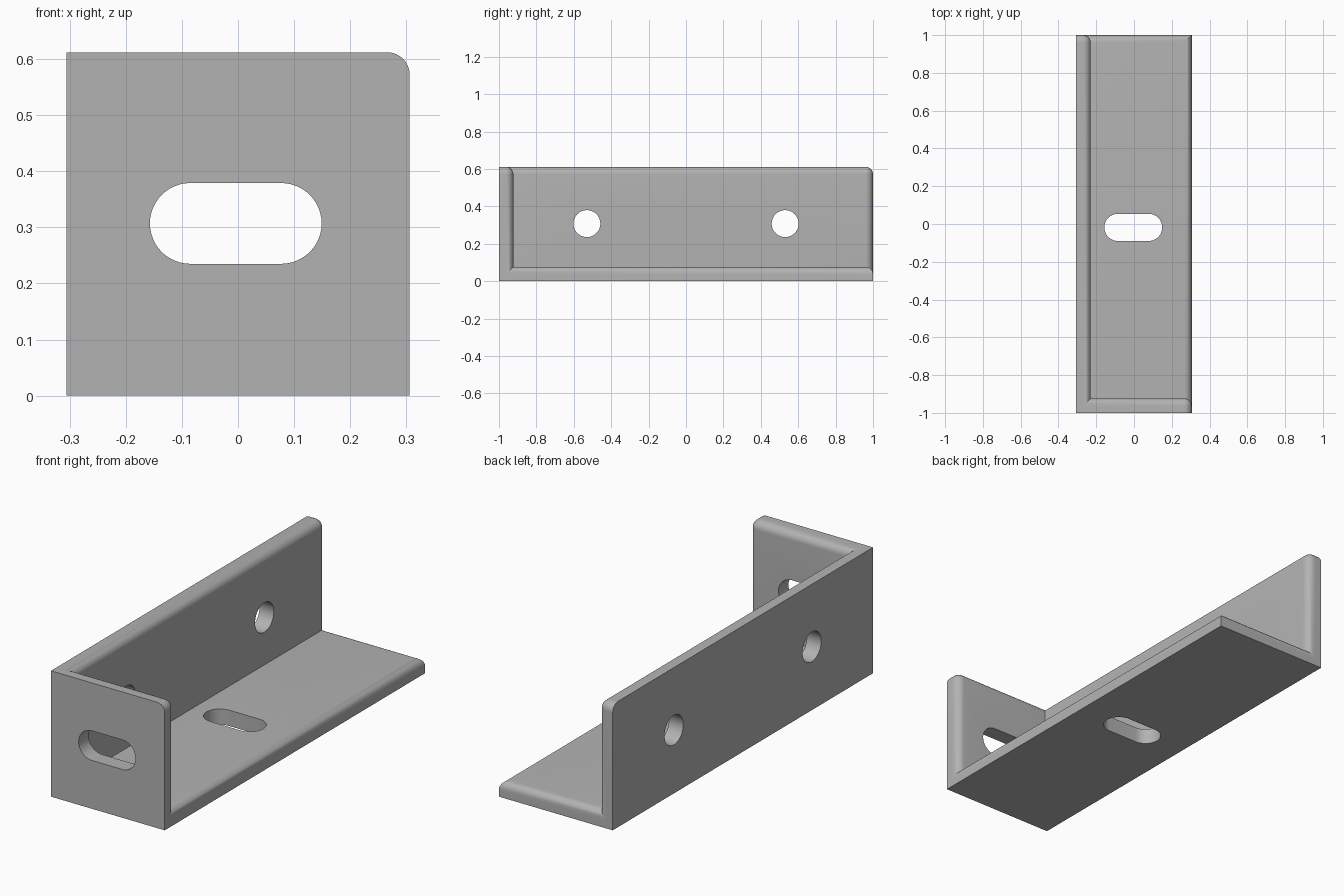
import bpy, bmesh, math
from mathutils import Vector

if "Cube" in bpy.data.objects:
    bpy.data.objects.remove(bpy.data.objects["Cube"], do_unlink=True)

HALF_W, HALF_L, HEIGHT = 0.306, 1.0, 0.612
THICK, FILLET, HOLE_R, SLOT_HALF = 0.077, 0.04, 0.072, 0.081

# Plain grey metal
metal = bpy.data.materials.new("grey_metal")
metal.use_nodes = True
grey = (0.45, 0.45, 0.45, 1)
metal.diffuse_color = grey
metal.node_tree.nodes["Principled BSDF"].inputs["Base Color"].default_value = grey


def new_object(name, bm):
    bmesh.ops.recalc_face_normals(bm, faces=bm.faces)
    mesh = bpy.data.meshes.new(name)
    bm.to_mesh(mesh)
    bm.free()
    mesh.materials.append(metal)
    obj = bpy.data.objects.new(name, mesh)
    bpy.context.collection.objects.link(obj)
    return obj


# Bracket body: a box with a smaller box missing from one corner.
# Each axis has three levels: 0 outer wall, 1 inner wall, 2 free edge.
levels = [(-HALF_W, -HALF_W + THICK, HALF_W),
          (-HALF_L, -HALF_L + THICK, HALF_L),
          (0, THICK, HEIGHT)]
outlines = {0: ["00", "20", "22", "02"],
            1: ["11", "21", "22", "12"],
            2: ["00", "20", "21", "11", "12", "02"]}
bm = bmesh.new()
verts, codes = {}, {}
for axis in range(3):
    for level, outline in outlines.items():
        face = []
        for pair in outline:
            code = [0, 0, 0]
            code[axis] = level
            code[(axis + 1) % 3], code[(axis + 2) % 3] = int(pair[0]), int(pair[1])
            code = tuple(code)
            if code not in verts:
                verts[code] = bm.verts.new([levels[i][code[i]] for i in range(3)])
                codes[verts[code]] = code
            face.append(verts[code])
        bm.faces.new(face)

# Round the inner rims and the upper free corners
rounded = []
for edge in bm.edges:
    a, b = (codes[v] for v in edge.verts)
    shared = [i for i in range(3) if a[i] == b[i]]
    if sum(a[i] for i in shared) >= 3 and not (shared == [0, 1] and a[0] == a[1]):
        rounded.append(edge)
bmesh.ops.recalc_face_normals(bm, faces=bm.faces)
bmesh.ops.bevel(bm, geom=rounded, offset=FILLET, segments=8, profile=0.5,
                affect='EDGES', clamp_overlap=True)
bracket = new_object("corner_bracket", bm)


# Holes and slots: rounded prisms cut through the plates
def cut(centre, u, v, half):
    u, v = Vector(u), Vector(v)
    depth = u.cross(v) * THICK
    steps = 24
    bm = bmesh.new()
    ring = []
    for side in (1, -1):
        for i in range(steps + (1 if half else 0)):
            t = math.pi * i / steps - math.pi / 2
            p = u * side * (half + HOLE_R * math.cos(t)) + v * side * HOLE_R * math.sin(t)
            ring.append(bm.verts.new(Vector(centre) + p - depth))
    cap = bm.faces.new(ring)
    top = bmesh.ops.extrude_face_region(bm, geom=[cap])["geom"]
    bmesh.ops.translate(bm, vec=depth * 2,
                        verts=[e for e in top if isinstance(e, bmesh.types.BMVert)])
    cutter = new_object("hole_cutter", bm)
    cutter.hide_render = True
    mod = bracket.modifiers.new("hole", 'BOOLEAN')
    mod.operation, mod.solver, mod.object = 'DIFFERENCE', 'EXACT', cutter
    bpy.ops.object.modifier_apply(modifier=mod.name)
    bpy.data.objects.remove(cutter, do_unlink=True)


bpy.ops.object.select_all(action='DESELECT')
bracket.select_set(True)
bpy.context.view_layer.objects.active = bracket
X, Y, Z = (1, 0, 0), (0, 1, 0), (0, 0, 1)
mid = THICK / 2
cut((-0.004, -0.018, mid), X, Y, SLOT_HALF)
cut((-0.004, -HALF_L + mid, 0.307), X, Z, SLOT_HALF)
for side in (-1, 1):
    cut((-HALF_W + mid, 0.53 * side, 0.308), Y, Z, 0)

bpy.ops.object.shade_smooth_by_angle(angle=math.radians(30))
